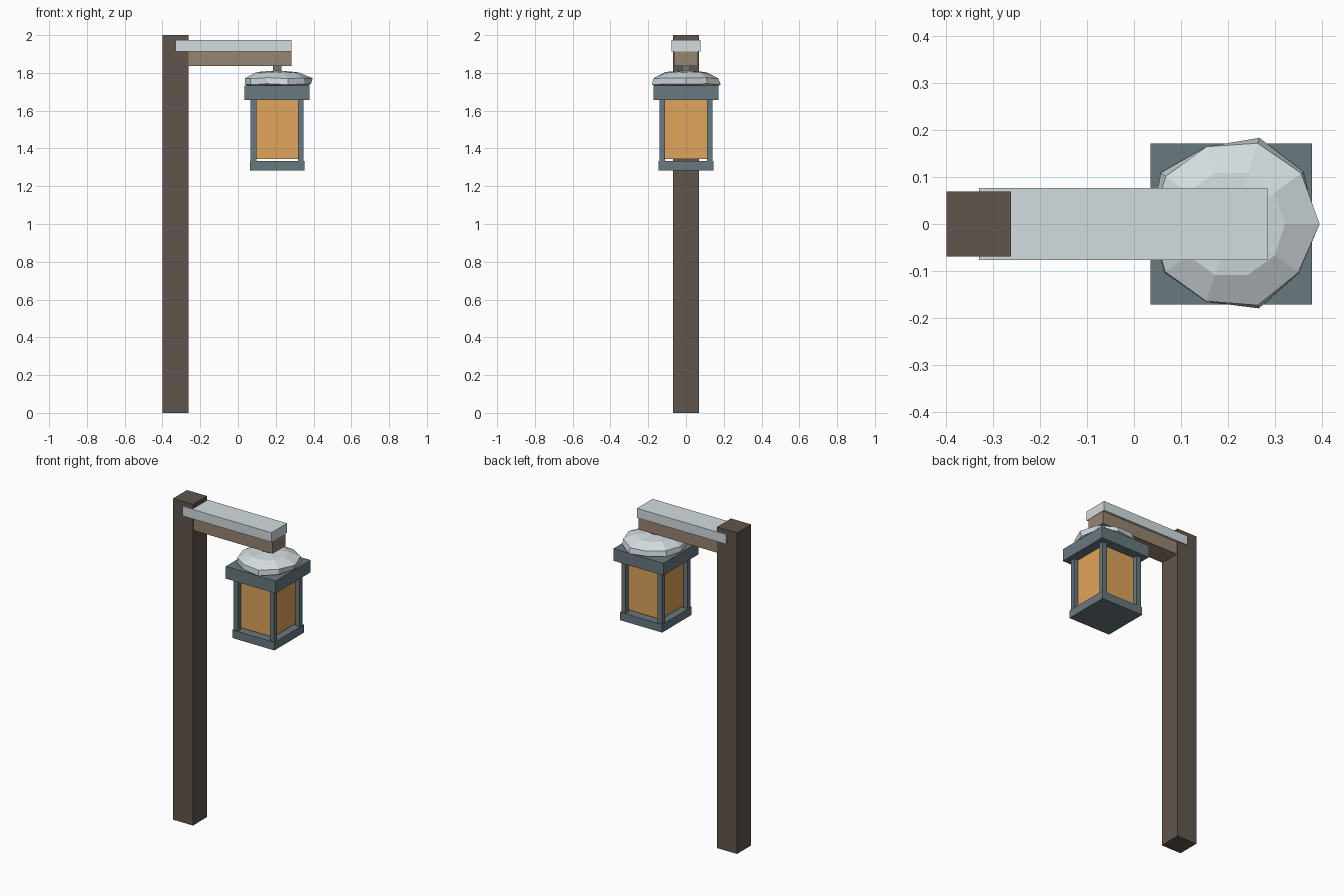
import bpy
import bmesh
from math import pi, sin, cos, radians

cube = bpy.data.objects.get("Cube")
if cube:
    bpy.data.objects.remove(cube, do_unlink=True)


def material(name, rgb):
    """Flat material from 0-255 screen colour, stored as linear."""
    linear = [((c / 255 + 0.055) / 1.055) ** 2.4 for c in rgb]
    mat = bpy.data.materials.new(name)
    mat.use_nodes = True
    mat.diffuse_color = (*linear, 1)
    mat.node_tree.nodes["Principled BSDF"].inputs["Base Color"].default_value = (*linear, 1)
    return mat


DARK_WOOD = material("dark wood", (97, 85, 77))
LIGHT_WOOD = material("light wood", (150, 133, 111))
METAL = material("blue grey metal", (105, 120, 126))
GLASS = material("amber glass", (223, 164, 91))
SNOW = material("snow", (211, 220, 224))


def finish(name, bm, mat):
    bmesh.ops.recalc_face_normals(bm, faces=bm.faces)
    mesh = bpy.data.meshes.new(name)
    bm.to_mesh(mesh)
    bm.free()
    mesh.materials.append(mat)
    obj = bpy.data.objects.new(name, mesh)
    bpy.context.collection.objects.link(obj)
    return obj


def box(name, x, y, z, mat):
    """Box spanning the (low, high) pairs x, y and z."""
    bm = bmesh.new()
    bmesh.ops.create_cube(bm, size=1)
    for v in bm.verts:
        for i, (low, high) in enumerate((x, y, z)):
            v.co[i] = high if v.co[i] > 0 else low
    return finish(name, bm, mat)


def around(centre, half):
    return centre - half, centre + half


# Post, arm and the snow lying on the arm
box("post", (-0.4, -0.262), around(0, 0.069), (0, 2), DARK_WOOD)
box("arm", (-0.33, 0.282), around(0, 0.063), (1.836, 1.914), LIGHT_WOOD)
box("arm_snow", (-0.33, 0.284), around(0, 0.077), (1.914, 1.973), SNOW)

# Lantern hanging from the arm
LX = 0.2075


def lantern_box(name, half, z, mat):
    return box(name, around(LX, half), around(0, half), z, mat)


lantern_box("hanger", 0.022, (1.79, 1.836), METAL)
lantern_box("lantern_roof", 0.172, (1.657, 1.733), METAL)
lantern_box("lantern_glass", 0.112, (1.345, 1.657), GLASS)
lantern_box("lantern_base", 0.145, (1.284, 1.334), METAL)
for side, sx in (("left", 1), ("right", -1)):
    for end, sy in (("front", -1), ("back", 1)):
        box(f"{end}_{side}_frame_bar", around(LX + sx * 0.125, 0.015),
            around(sy * 0.125, 0.015), (1.334, 1.657), METAL)

# Faceted, slightly uneven snow cap on the lantern roof
SIDES = 10
upper = [0.188, 0.184, 0.181, 0.173, 0.173, 0.17, 0.174, 0.173, 0.182, 0.176]
lower = [0.178, 0.19, 0.193, 0.173, 0.186, 0.172, 0.176, 0.174, 0.189, 0.178]
wobble = [0, 0.003, -0.003, 0.002, 0.004, 0, -0.003, 0.003, -0.002, 0.001]
rings = [([0.112] * SIDES, 1.713), (lower, 1.74), (upper, 1.772), ([0.114] * SIDES, 1.802)]

bm = bmesh.new()
loops = []
for radii, z in rings:
    loops.append([bm.verts.new((LX + r * cos(radians(36 * i)), r * sin(radians(36 * i)), z + wobble[i]))
                  for i, r in enumerate(radii)])
for a, b in zip(loops, loops[1:]):
    for i in range(SIDES):
        j = (i + 1) % SIDES
        bm.faces.new((a[i], a[j], b[j], b[i]))
for loop, z in ((loops[0], 1.705), (loops[-1], 1.813)):
    pole = bm.verts.new((LX, 0, z))
    for i in range(SIDES):
        bm.faces.new((loop[i], loop[(i + 1) % SIDES], pole))
finish("lantern_snow", bm, SNOW)
